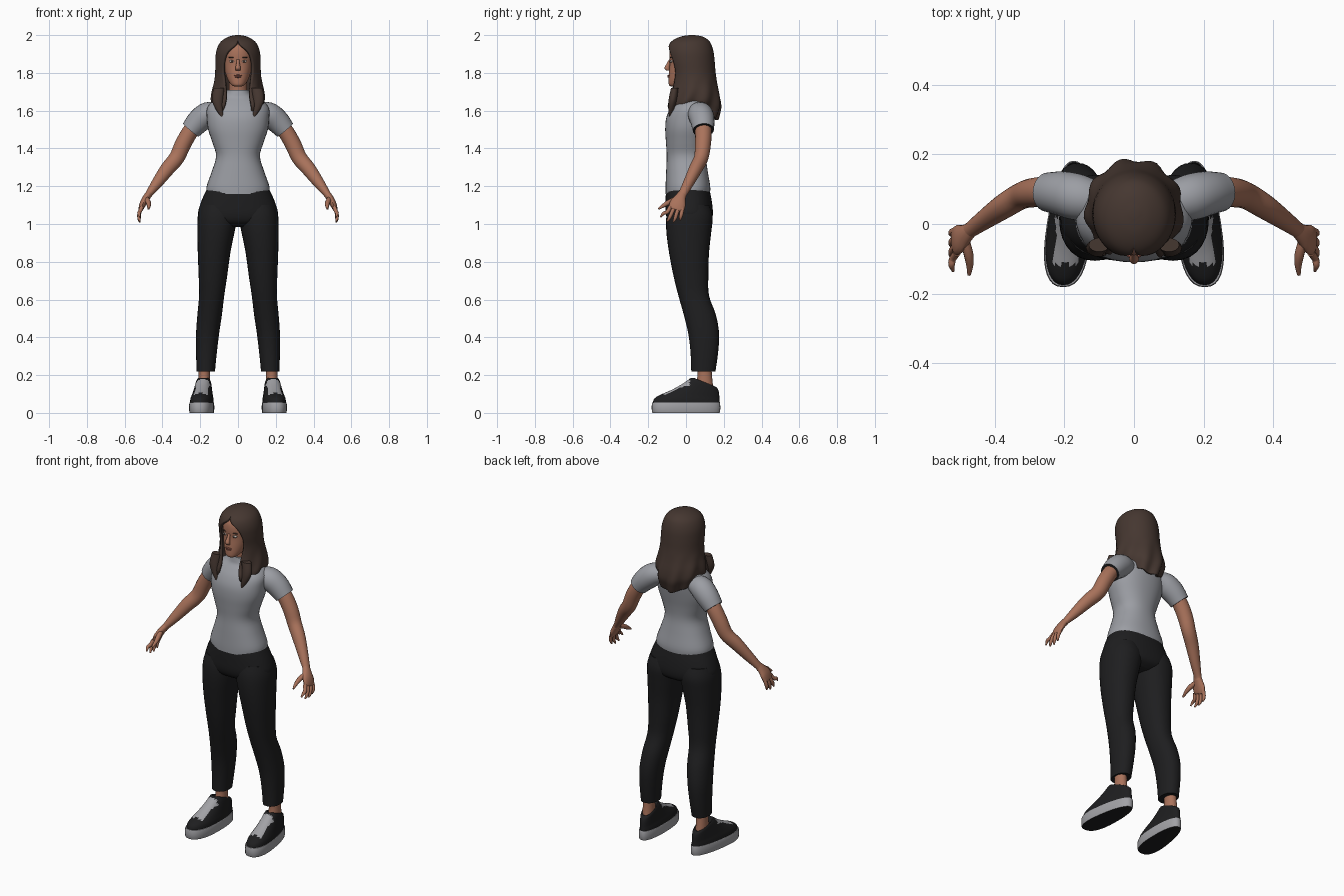
import bpy, bmesh, math
from mathutils import Vector


def mat(name, r, g, b):
    m = bpy.data.materials.new(name)
    m.diffuse_color = (r, g, b, 1)
    return m


SKIN = mat("skin", .40, .17, .105)
HAIR = mat("hair_brown", .06, .038, .03)
SHIRT = mat("shirt_grey", .33, .34, .37)
BLACK = mat("cloth_black", .013, .013, .014)
GREY = mat("shoe_grey", .36, .36, .38)
LIP = mat("lip", .27, .09, .065)
WHITE = mat("eye_white", .5, .46, .42)


def smooth_path(rows, steps):
    """Catmull-Rom interpolation of tuples."""
    out = []
    for i in range(len(rows) - 1):
        p = [rows[max(0, min(len(rows) - 1, i + k))] for k in (-1, 0, 1, 2)]
        for s in range(steps):
            t = s / steps
            out.append([b + .5 * t * (c - a + t * (2 * a - 5 * b + 4 * c - d + t * (3 * (b - c) + d - a)))
                        for a, b, c, d in zip(*p)])
    return out + [list(rows[-1])]


def spow(v, e):
    return math.copysign(abs(v) ** e, v)


def finish(bm, name, mats, mirror=False, angle=50):
    bmesh.ops.recalc_face_normals(bm, faces=bm.faces)
    me = bpy.data.meshes.new(name)
    bm.to_mesh(me)
    bm.free()
    for m in mats:
        me.materials.append(m)
    ob = bpy.data.objects.new(name, me)
    bpy.context.collection.objects.link(ob)
    bpy.ops.object.select_all(action='DESELECT')
    ob.select_set(True)
    bpy.context.view_layer.objects.active = ob
    bpy.ops.object.shade_smooth_by_angle(angle=math.radians(angle))
    if mirror:
        ob.modifiers.new("mirror", 'MIRROR').use_mirror_merge = False
    return ob


def loft(name, rows, mats, flat=True, n=24, steps=4, power=2.0, mirror=False, warp=None, rule=None, end_mat=0):
    """Rows are x, y, z, radius_u, radius_v; flat rings are horizontal, others follow the path."""
    bm = bmesh.new()
    path = smooth_path(rows, steps)
    rings = []
    for i, (x, y, z, ru, rv) in enumerate(path):
        c = Vector((x, y, z))
        u, v = Vector((1, 0, 0)), Vector((0, 1, 0))
        if not flat:
            t = (Vector(path[min(i + 1, len(path) - 1)][:3]) - Vector(path[max(i - 1, 0)][:3])).normalized()
            u = (v - t * v.dot(t)).normalized()
            v = t.cross(u)
        ring = []
        for k in range(n):
            a = math.tau * k / n
            p = c + u * ru * spow(math.cos(a), 2 / power) + v * rv * spow(math.sin(a), 2 / power)
            ring.append(bm.verts.new(warp(p) if warp else p))
        rings.append(ring)
    for a, b in zip(rings, rings[1:]):
        for k in range(n):
            bm.faces.new((a[k], a[(k + 1) % n], b[(k + 1) % n], b[k]))
    bm.faces.new(rings[0])
    bm.faces.new(rings[-1]).material_index = end_mat
    if rule:
        for f in bm.faces:
            f.material_index = rule(f.calc_center_median())
    return finish(bm, name, mats, mirror)


def span(*rows):
    """Convert z, half width, front y, back y to centred rings."""
    return [(0, (f + b) / 2, z, w, (b - f) / 2) for z, w, f, b in rows]


def leg_span(*rows):
    """Convert z, inner x, outer x, front y, back y to rings."""
    return [((i + o) / 2, (f + b) / 2, z, (o - i) / 2, (b - f) / 2) for z, i, o, f, b in rows]


def ball(name, pos, size, m, mirror=False):
    bm = bmesh.new()
    bmesh.ops.create_uvsphere(bm, u_segments=16, v_segments=10, radius=1)
    for v in bm.verts:
        v.co = Vector(a * s + p for a, s, p in zip(v.co, size, pos))
    return finish(bm, name, [m], mirror)


# Shirt body
loft("shirt", span((1.16, .166, -.108, .127), (1.2, .166, -.108, .128), (1.28, .138, -.105, .115),
                   (1.36, .116, -.102, .105), (1.43, .135, -.106, .11), (1.5, .158, -.11, .122),
                   (1.56, .165, -.105, .132), (1.61, .165, -.085, .136), (1.645, .14, -.06, .132),
                   (1.67, .095, -.04, .115), (1.69, .067, -.034, .095), (1.71, .06, -.03, .085)),
     [SHIRT], n=36, power=2.25)
# Sleeves with dark lining at the cuff
loft("sleeve", [(.09, .06, 1.595, .05, .045), (.155, .075, 1.583, .066, .064), (.205, .087, 1.547, .064, .064),
                (.25, .092, 1.497, .056, .054)], [SHIRT, BLACK], flat=False, mirror=True, end_mat=1)
# Arms
loft("arm", [(.18, .085, 1.57, .045, .045), (.245, .092, 1.5, .044, .043), (.29, .09, 1.425, .042, .043),
             (.325, .08, 1.35, .038, .041), (.375, .05, 1.29, .035, .038), (.43, .012, 1.215, .028, .029),
             (.472, -.018, 1.158, .023, .019), (.482, -.025, 1.14, .024, .018)],
     [SKIN], flat=False, mirror=True)
# Hands
loft("palm", [(.468, -.016, 1.165, .021, .018), (.485, -.03, 1.14, .03, .019), (.502, -.043, 1.11, .042, .018),
              (.514, -.05, 1.08, .041, .013), (.516, -.052, 1.073, .033, .008)], [SKIN], flat=False, n=16, mirror=True)
for word, ky, ty, tz in (("index", -.083, -.135, 1.037), ("middle", -.061, -.1, 1.014),
                         ("ring", -.038, -.067, 1.01), ("little", -.018, -.032, 1.02)):
    loft(word + "_finger", [(.509, ky, 1.09, .011, .011), (.521, (ky * 2 + ty) / 3, 1.062, .0105, .0105),
                            (.524, (ky + ty * 2) / 3, tz + .02, .0095, .0095), (.52, ty, tz, .004, .004)],
         [SKIN], flat=False, n=10, steps=3, mirror=True)
loft("thumb", [(.486, -.045, 1.135, .014, .014), (.476, -.085, 1.118, .014, .014), (.472, -.115, 1.1, .011, .011),
               (.474, -.146, 1.08, .005, .005)], [SKIN], flat=False, n=10, steps=3, mirror=True)

# Trousers
loft("trouser_hips", span((1.19, .162, -.1, .12), (1.17, .172, -.106, .127), (1.11, .198, -.108, .138),
                          (1.05, .211, -.106, .142), (1.01, .18, -.09, .13), (.985, .09, -.05, .09)),
     [BLACK], n=36, power=2.3)
loft("trouser_leg", leg_span((1.1, .01, .198, -.09, .125), (1.04, .004, .213, -.104, .141), (.96, .018, .215, -.104, .134),
                             (.85, .04, .213, -.09, .122), (.72, .058, .208, -.065, .118), (.62, .073, .206, -.04, .122),
                             (.52, .085, .215, -.012, .158), (.42, .1, .222, .012, .175), (.32, .112, .222, .024, .17),
                             (.22, .122, .219, .028, .156)), [BLACK], n=28, power=2.2, mirror=True)
# Ankles
loft("ankle", leg_span((.26, .145, .212, .055, .135), (.19, .148, .21, .06, .138), (.09, .142, .214, .04, .15)),
     [SKIN], mirror=True)


# Shoes: toes turned slightly out, heel narrower than the ball
def shoe_warp(p):
    t = max(-1, min(1, p.y / .18))
    x = p.x * (1 - .2 * t) + .188 - .085 * p.y
    z = p.z - max(0, p.y - .04) * .4 * max(0, (p.z - .055) / .13)
    return Vector((x, p.y, z))


def tongue_rule(c):
    side = abs(c.x - .188 + .085 * c.y)
    return 1 if -.115 < c.y < .02 and side < .028 + .2 * abs(c.y + .05) and c.z > .07 else 0


loft("shoe_sole", [(0, 0, 0, .058, .175), (0, 0, .006, .062, .181), (0, 0, .05, .062, .181), (0, 0, .056, .058, .177)],
     [GREY, BLACK], n=36, steps=2, power=2.4, mirror=True, warp=shoe_warp,
     rule=lambda c: 1 if c.z < .001 else 0)
loft("shoe_upper", leg_span((.05, -.06, .06, -.177, .179), (.075, -.058, .058, -.168, .178), (.095, -.054, .054, -.138, .177),
                            (.12, -.05, .05, -.08, .176), (.15, -.046, .046, -.025, .174), (.175, -.043, .043, .012, .168),
                            (.186, -.038, .038, .03, .155), (.175, -.032, .032, .045, .145)),
     [BLACK, GREY], n=40, power=2.2, mirror=True, warp=shoe_warp, rule=tongue_rule)

# Neck and head
loft("neck", span((1.66, .055, -.02, .085), (1.72, .048, -.022, .075), (1.8, .05, -.03, .075)), [SKIN])
loft("head", span((1.728, .018, -.078, -.045), (1.736, .034, -.09, -.02), (1.76, .052, -.092, .03), (1.8, .067, -.09, .07),
                  (1.85, .078, -.086, .1), (1.9, .082, -.088, .11), (1.94, .075, -.078, .105), (1.97, .045, -.04, .07)),
     [SKIN], n=32, power=2.1)
# Face details
loft("nose", [(0, -.083, 1.872, .008, .006), (0, -.093, 1.85, .009, .009), (0, -.1, 1.825, .014, .015),
              (0, -.094, 1.812, .012, .008)], [SKIN], n=14)
ball("eye", (.032, -.075, 1.861), (.014, .011, .007), WHITE, True)
ball("iris", (.032, -.083, 1.861), (.006, .005, .006), HAIR, True)
ball("eyebrow", (.034, -.08, 1.882), (.018, .006, .003), HAIR, True)
ball("upper_lip", (0, -.091, 1.786), (.021, .007, .0045), LIP)
ball("lower_lip", (0, -.091, 1.779), (.017, .008, .005), LIP)

# Hair shell: z, half width, front y, back y, half width of the face opening
hair_rows = [(2.0, .012, .02, .045, 0), (1.993, .045, -.025, .085, 0), (1.975, .08, -.066, .117, 0),
             (1.95, .102, -.09, .134, .012), (1.91, .116, -.1, .146, .056), (1.86, .12, -.096, .152, .076),
             (1.8, .121, -.085, .157, .078), (1.74, .128, -.085, .167, .068), (1.68, .138, -.095, .18, .062),
             (1.63, .139, -.112, .185, .07), (1.59, .128, -.115, .175, .08), (1.56, .118, -.112, .165, .083)]
bm = bmesh.new()
grid = []
N = 56
for z, w, f, b, gap in smooth_path(hair_rows, 4):
    start = math.asin(max(0, min(.95, gap / w)))
    row = []
    for k in range(N + 1):
        phi = (2 * k / N - 1) * (math.pi - start)
        low = max(0, 1.78 - z)
        # hem hangs lowest at the back and in the front locks
        hem = 1.605 - .055 * max(0, math.cos(phi)) ** 2 - .045 * max(0, -math.cos(phi))
        zz = z if low == 0 else 1.78 - low * (1.78 - hem) / .22
        r = 1 + .3 * low * math.sin(phi * 9 + z * 14)
        row.append(bm.verts.new((w * r * math.sin(phi), (f + b) / 2 + (b - f) / 2 * r * math.cos(phi), zz)))
    grid.append(row)
for a, b in zip(grid, grid[1:]):
    for k in range(N):
        bm.faces.new((a[k], a[k + 1], b[k + 1], b[k]))
bm.faces.new(grid[0])
bmesh.ops.remove_doubles(bm, verts=bm.verts, dist=.0002)
hair = finish(bm, "hair", [HAIR], angle=60)
sol = hair.modifiers.new("thickness", 'SOLIDIFY')
sol.thickness = .014
sol.offset = -1
# Pointed front locks
loft("front_lock", [(.1, -.06, 1.72, .03, .02), (.108, -.07, 1.66, .03, .022), (.1, -.078, 1.61, .02, .016),
                    (.08, -.085, 1.56, .004, .004)], [HAIR], n=14, mirror=True)
